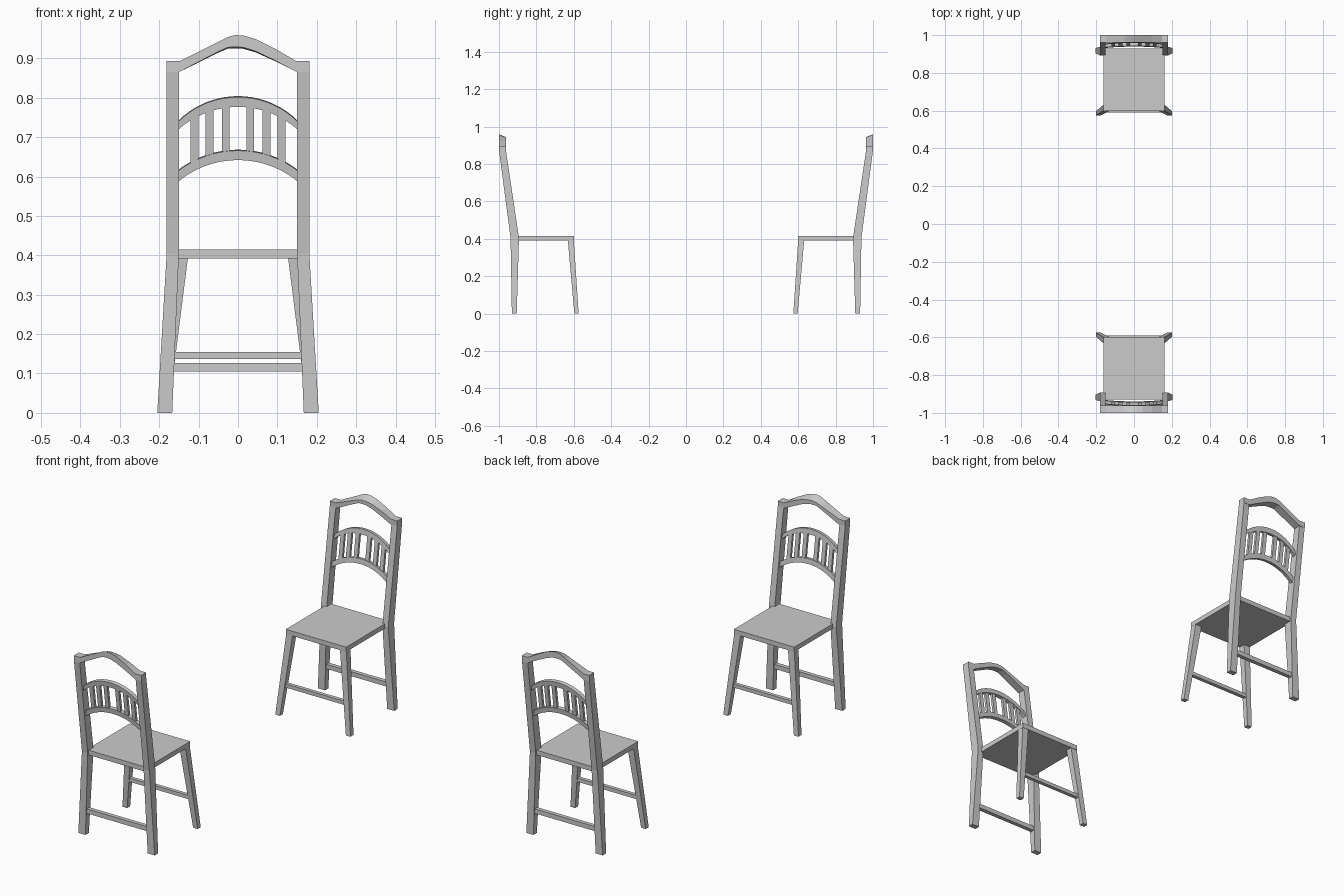
import bpy, bmesh
from math import sqrt

if "Cube" in bpy.data.objects:
    bpy.data.objects.remove(bpy.data.objects["Cube"])


def finish(name, bm, mirror_x):
    """Make an object; mirror across y = 0 gives the second chair."""
    bmesh.ops.recalc_face_normals(bm, faces=bm.faces[:])
    me = bpy.data.meshes.new(name)
    bm.to_mesh(me)
    bm.free()
    ob = bpy.data.objects.new(name, me)
    bpy.context.collection.objects.link(ob)
    m = ob.modifiers.new("Mirror", 'MIRROR')
    m.use_axis = (mirror_x, True, False)
    m.use_mirror_merge = False
    return ob


def bridge(bm, rings, closed_caps=True):
    """Skin a list of equal-length point rings and cap both ends."""
    vs = [[bm.verts.new(p) for p in r] for r in rings]
    for a, b in zip(vs, vs[1:]):
        n = len(a)
        for i in range(n):
            j = (i + 1) % n
            bm.faces.new((a[i], a[j], b[j], b[i]))
    bm.faces.new(vs[0])
    bm.faces.new(vs[-1])


def loft(name, sections, mirror_x=True):
    """Rectangular sections (x0, x1, y0, y1, z) stacked upward."""
    bm = bmesh.new()
    bridge(bm, [[(x0, y0, z), (x1, y0, z), (x1, y1, z), (x0, y1, z)]
                for x0, x1, y0, y1, z in sections])
    return finish(name, bm, mirror_x)


def lean(x, z, d):
    """Point in the tilted plane of the chair back, d = depth offset."""
    return (x, 0.915 + (z - 0.41) * 0.142 + d * 0.99, z - d * 0.14)


def arc(x, top, sag):
    r = (0.15 ** 2 + sag ** 2) / (2 * sag)
    return top - r + sqrt(r * r - x * x)


def arch(name, top, bottom, sag_top, sag_bottom, t=0.009):
    bm = bmesh.new()
    rings = []
    n = 18
    for i in range(n + 1):
        x = -0.155 + 0.31 * i / n
        lo, hi = arc(x, bottom, sag_bottom), arc(x, top, sag_top)
        rings.append([lean(x, lo, -t), lean(x, lo, t), lean(x, hi, t), lean(x, hi, -t)])
    bridge(bm, rings)
    return finish(name, bm, False)


# Back leg and post in one piece, splayed below the seat, leaning above it
loft("back_leg_post", [(0.167, 0.205, 0.905, 0.931, 0.0),
                       (0.150, 0.181, 0.893, 0.938, 0.405),
                       (0.150, 0.181, 0.962, 0.999, 0.868)])

# Front legs
loft("front_leg", [(0.177, 0.202, 0.574, 0.597, 0.0),
                   (0.127, 0.161, 0.600, 0.632, 0.395)])

# Seat board
loft("seat", [(-0.162, 0.162, 0.598, 0.93, 0.392),
              (-0.162, 0.162, 0.598, 0.93, 0.415)], False)

# Stretchers
loft("front_stretcher", [(-0.172, 0.172, 0.589, 0.607, 0.137),
                         (-0.172, 0.172, 0.589, 0.607, 0.155)], False)
loft("back_stretcher", [(-0.175, 0.175, 0.908, 0.928, 0.105),
                        (-0.175, 0.175, 0.908, 0.928, 0.127)], False)

# Curved rails of the back
arch("upper_arch", 0.803, 0.778, 0.061, 0.056)
arch("lower_arch", 0.667, 0.643, 0.050, 0.053)

# Upright slats between the rails
bm = bmesh.new()
for c in (0.031, 0.072, 0.110):
    x0, x1 = c - 0.01, c + 0.01
    lo, hi = arc(c, 0.655, 0.05), arc(c, 0.79, 0.058)
    bridge(bm, [[lean(x0, z, -0.006), lean(x1, z, -0.006),
                 lean(x1, z, 0.006), lean(x0, z, 0.006)] for z in (lo, hi)])
finish("slats", bm, True)

# Peaked crest rail, (x, underside z, top z), front edge dips at the middle
crest = [(-0.181, 0.865, 0.893), (-0.148, 0.866, 0.893), (-0.05, 0.917, 0.942),
         (-0.026, 0.928, 0.954), (-0.008, 0.929, 0.959), (0.013, 0.928, 0.958),
         (0.045, 0.918, 0.949), (0.095, 0.894, 0.924), (0.148, 0.866, 0.893),
         (0.181, 0.865, 0.893)]
bm = bmesh.new()
rings = []
for x, lo, hi in crest:
    w = max(0.0, 1 - abs(x) / 0.148)
    rings.append([(x, 0.962, lo - 0.004 * w), (x, 1.0, lo),
                  (x, 1.0, hi), (x, 0.962, hi - 0.016 * w)])
bridge(bm, rings)
finish("crest_rail", bm, False)
